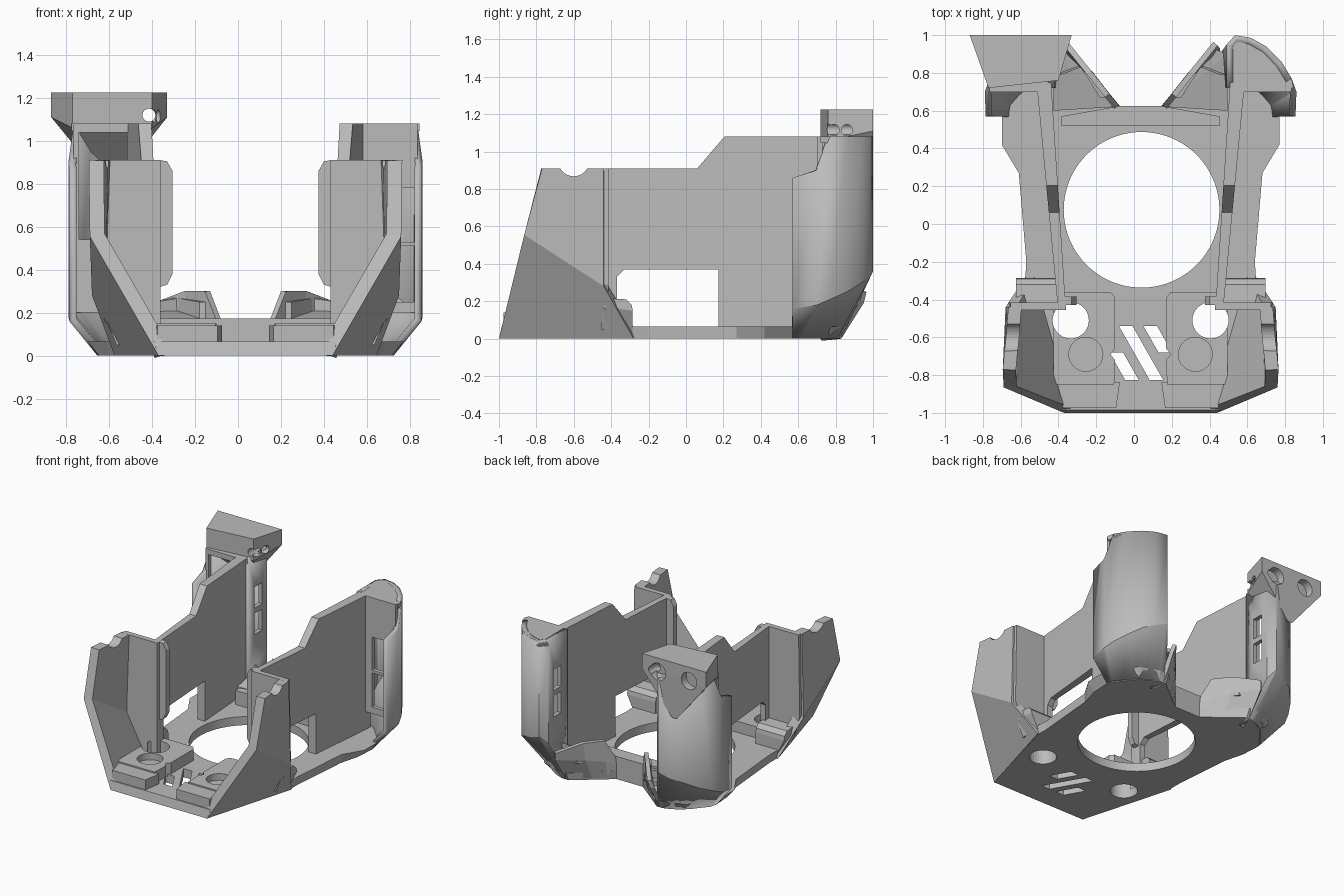
import bpy, bmesh, math
from mathutils import Vector

cube = bpy.data.objects.get("Cube")
if cube:
    bpy.data.objects.remove(cube, do_unlink=True)

CX = 0.035  # symmetry plane of the body
grey = bpy.data.materials.new("plain_grey")
grey.use_nodes = True
grey.diffuse_color = (0.5, 0.5, 0.5, 1)
grey.node_tree.nodes["Principled BSDF"].inputs["Base Color"].default_value = (0.5, 0.5, 0.5, 1)


def finish(name, bm, cutters=(), mirror=True, thick=0, smooth=False):
    """Turn a bmesh into an object, thicken, cut and mirror it."""
    me = bpy.data.meshes.new(name)
    bm.to_mesh(me)
    bm.free()
    me.materials.append(grey)
    ob = bpy.data.objects.new(name, me)
    ob.location.x = CX
    bpy.context.collection.objects.link(ob)
    if thick:
        m = ob.modifiers.new("thickness", 'SOLIDIFY')
        m.thickness, m.offset = thick, -1
    for c in cutters:
        m = ob.modifiers.new("cut", 'BOOLEAN')
        m.object, m.operation, m.solver = c, 'DIFFERENCE', 'EXACT'
    if mirror:
        ob.modifiers.new("mirror", 'MIRROR').use_mirror_merge = False
    if smooth:
        bpy.ops.object.select_all(action='DESELECT')
        ob.select_set(True)
        bpy.context.view_layer.objects.active = ob
        bpy.ops.object.shade_smooth_by_angle(angle=math.radians(22))
    return ob


def loft(name, low, high, **kw):
    """Closed solid between two matching outlines."""
    bm = bmesh.new()
    a = [bm.verts.new(p) for p in low]
    b = [bm.verts.new(p) for p in high]
    n = len(a)
    bm.faces.new(a[::-1])
    bm.faces.new(b)
    for i in range(n):
        j = (i + 1) % n
        bm.faces.new((a[i], a[j], b[j], b[i]))
    bmesh.ops.recalc_face_normals(bm, faces=bm.faces)
    return finish(name, bm, **kw)


def prism(name, pts, z0, z1, **kw):
    return loft(name, [(x, y, z0) for x, y in pts], [(x, y, z1) for x, y in pts], **kw)


def hull(name, pts, **kw):
    bm = bmesh.new()
    vs = [bm.verts.new(p) for p in pts]
    r = bmesh.ops.convex_hull(bm, input=vs)
    bmesh.ops.delete(bm, geom=[v for v in r["geom_interior"] if isinstance(v, bmesh.types.BMVert)], context='VERTS')
    bmesh.ops.recalc_face_normals(bm, faces=bm.faces)
    return finish(name, bm, **kw)


def box(name, x0, x1, y0, y1, z0, z1, **kw):
    return prism(name, [(x0, y0), (x1, y0), (x1, y1), (x0, y1)], z0, z1, **kw)


def sheet(name, rows, thick, **kw):
    """Skin over rows of points, thickened away from its outer side."""
    bm = bmesh.new()
    vs = [[bm.verts.new(p) for p in r] for r in rows]
    for r, s in zip(vs, vs[1:]):
        for i in range(len(r) - 1):
            bm.faces.new((r[i], r[i + 1], s[i + 1], s[i]))
    bm.normal_update()
    ref = Vector((0.3, 0.3, 0.5))
    if sum(f.normal.dot(f.calc_center_median() - ref) * f.calc_area() for f in bm.faces) < 0:
        bmesh.ops.reverse_faces(bm, faces=bm.faces)
    return finish(name, bm, thick=thick, **kw)


def helper(ob):
    ob.hide_render = True
    ob.hide_set(True)
    return ob


def cyl(name, c, r, depth, axis='Z', n=32):
    """Round cutter centred at c."""
    def at(t, h):
        p, q = r * math.cos(t), r * math.sin(t)
        o = {'Z': (p, q, h), 'Y': (p, h, q), 'X': (h, p, q)}[axis]
        return [u + v for u, v in zip(c, o)]
    ring = [[at(2 * math.pi * i / n, h) for i in range(n)] for h in (-depth / 2, depth / 2)]
    return helper(loft(name, *ring, mirror=False))


# Cutters shared by floor and pads
big_hole = cyl("hole_cutter", (0.005, 0.075, 0), 0.412, 1, n=96)
drain = [cyl("drain_cutter", (s * 0.37, -0.51, 0), 0.096, 1) for s in (1, -1)]
cup = cyl("cup_cutter", (0.29, -0.69, 0.15), 0.09, 0.1)
slots = []
for x, y, length in ((-0.115, -0.54, 0.285), (0.015, -0.54, 0.14), (-0.165, -0.68, 0.145)):
    d = length * 0.57
    slots.append(helper(prism("slot_cutter", [(x, y), (x + 0.072, y), (x + 0.072 + d, y - length),
                                              (x + d, y - length)], -0.5, 0.5, mirror=False)))

# Floor tray with flared side lobes
half_low = [(0.405, -1), (0.60, -0.28), (0.60, -0.2), (0.64, 0.27), (0.68, 0.42), (0.69, 0.58),
            (0.55, 0.76), (0.42, 0.83), (0.37, 0.83), (0.11, 0.625)]
half_top = [(0.425, -0.985), (0.61, -0.28), (0.605, -0.2), (0.645, 0.27), (0.735, 0.42), (0.735, 0.58),
            (0.60, 0.80), (0.45, 0.86), (0.37, 0.86), (0.11, 0.625)]
low, top = [[(x, y, z) for x, y in h] + [(-x, y, z) for x, y in reversed(h)]
            for h, z in ((half_low, 0), (half_top, 0.065))]
loft("floor_tray", low, top, mirror=False, cutters=[big_hole] + drain + slots)

# Raised front pads with cups, front rim and rear ridge
prism("front_pad", [(0.14, -0.85), (0.46, -0.85), (0.46, -0.36), (0.16, -0.36), (0.135, -0.39),
                    (0.135, -0.66), (0.16, -0.69), (0.135, -0.72)], 0.05, 0.15, cutters=[drain[0], cup])
prism("front_rim", [(0.13, -0.975), (0.41, -0.975), (0.45, -0.84), (0.11, -0.84)], 0.05, 0.14)
prism("rear_ridge", [(-0.42, 0.57), (-0.11, 0.625), (0.11, 0.625), (0.42, 0.57), (0.42, 0.52),
                     (-0.42, 0.52)], 0.05, 0.172, mirror=False, cutters=[big_hole])

# Faceted front wings with a scooped top edge
scoop = cyl("scoop_cutter", (0.7, -0.6, 0.95), 0.082, 0.5, 'X')
sheet("front_wing", [[(0.405, -1, 0), (0.61, -0.28, 0)],
                     [(0.725, -0.865, 0.555), (0.715, -0.44, 0.28)],
                     [(0.73, -0.77, 0.91), (0.70, -0.44, 0.91)]], 0.07, cutters=[scoop])

# Cross panel behind the wing, with its chamfered flange
panel = [(0.395, 0.05), (0.395, 0.91), (0.69, 0.91), (0.70, 0.29), (0.60, 0.05)]
loft("cross_panel", *[[(x, y, z) for x, z in panel] for y in (-0.455, -0.415)])
flange = [(0.40, 0.32), (0.365, 0.33), (0.34, 0.38), (0.34, 0.86), (0.365, 0.905), (0.40, 0.91)]
loft("inner_flange", *[[(x, y, z) for x, z in flange] for y in (-0.43, -0.385)])
hull("side_block", [(0.42, -0.43, 0.02), (0.42, -0.285, 0.02), (0.56, -0.42, 0.03), (0.60, -0.285, 0.03)] +
     [(x, y, z) for x in (0.42, 0.66) for y, z in
      ((-0.44, 0.17), (-0.285, 0.15), (-0.29, 0.18), (-0.32, 0.21), (-0.44, 0.217))])

# Side walls with a stepped top and a floor-level window
wall = [(-0.44, 0.05), (-0.37, 0.05), (-0.37, 0.33), (-0.33, 0.37), (0.175, 0.37), (0.175, 0.05),
        (0.75, 0.05), (0.75, 1.08), (0.205, 1.08), (0.06, 0.91), (-0.44, 0.91)]
loft("side_wall", *[[(0.425 + 0.065 * y + t * (0.055 + 0.03 * y), y, z) for y, z in wall] for t in (0, 1)])

# Curved rear corner shells with a foot that tapers higher towards the back
ring = [(0.82, 0.57), (0.825, 0.70), (0.80, 0.77), (0.745, 0.86), (0.665, 0.94), (0.585, 0.985),
        (0.50, 1.0), (0.455, 0.95), (0.455, 0.72)]
foot = [(0.69, 0.57), (0.68, 0.62), (0.63, 0.68), (0.58, 0.74), (0.53, 0.78), (0.48, 0.81),
        (0.42, 0.83), (0.37, 0.83), (0.39, 0.72)]
bends = [0.16, 0.18, 0.21, 0.25, 0.30, 0.33, 0.36, 0.30, 0.20]
tops = [0.86, 0.90] + [1.08] * 7
vents = [helper(box("vent_cutter", 0.3, 0.56, 0.80, 0.89, z, z + 0.16, mirror=False)) for z in (0.48, 0.68)]
sheet("rear_shell", [[(x, y, 0) for x, y in foot],
                     [(x, y, z) for (x, y), z in zip(ring, bends)],
                     [(x, y, z) for (x, y), z in zip(ring, tops)]], 0.035, cutters=vents, smooth=True)
prism("shell_cap", [(0.81, 0.72)] + ring[2:8] + [(0.46, 0.72)], 1.045, 1.08)

# Front plates inside the shells, each with its own opening
openings = {"left": (1, 0.60, 0.785, ((0.25, 0.51), (0.53, 0.78))),
            "right": (-1, 0.545, 0.775, ((0.54, 1.04),))}
for side, (s, u0, u1, spans) in openings.items():
    cuts = [helper(box("opening_cutter", *sorted((s * u0, s * u1)), 0.5, 0.745, a, b, mirror=False)) for a, b in spans]
    box(side + "_shell_plate", *sorted((s * 0.48, s * 0.80)), 0.70, 0.73, 0.2, 1.08, mirror=False, cutters=cuts)

# Low rear lobes with a sloped shelf and a small frame
sheet("rear_lobe", [[(0.39, 0.83, 0), (0.24, 0.725, 0), (0.16, 0.66, 0), (0.11, 0.62, 0)],
                    [(0.40, 0.95, 0.19), (0.25, 0.80, 0.17), (0.16, 0.685, 0.14), (0.11, 0.625, 0.10)],
                    [(0.385, 0.965, 0.25), (0.26, 0.81, 0.30), (0.165, 0.69, 0.30), (0.115, 0.63, 0.17)]], 0.03)
hull("lobe_shelf", [(x, y, z + t) for x, y, z in ((0.13, 0.62, 0.13), (0.38, 0.93, 0.2),
                                                  (0.46, 0.90, 0.2), (0.46, 0.60, 0.13)) for t in (0, 0.03)])
for a, b in (((0.18, 0.67, 0.25), (0.29, 0.84, 0.27)), ((0.29, 0.84, 0.27), (0.42, 0.79, 0.25))):
    hull("lobe_frame", [(x + dx, y, z) for x, y, h in (a, b) for dx in (0, 0.035) for z in (0.15, h)])

# Mounting bracket on one rear shell, pointed below at the back
plan = [(-0.905, 1), (-0.365, 1), (-0.435, 0.76), (-0.805, 0.72), (-0.84, 0.85)]
holes = [cyl("bore_cutter", (x, 1.0, 1.12), 0.065, 0.12, 'Y') for x in (-0.76, -0.5)]
holes += [cyl("screw_cutter", (-0.45, 0.8, 1.12), 0.03, 0.6, 'Y')]
holes += [cyl("pin_cutter", (-0.40, y, 1.115), 0.03, 0.12, 'X') for y in (0.79, 0.86)]
hull("mount_bracket", [(x, y, 1.225) for x, y in plan] + [(x, y, 1.11) for x, y in plan[:2]] +
     [(x, y, 1.06) for x, y in plan[2:4]] + [(-0.65, 0.99, 0.80), (-0.61, 0.99, 0.80)],
     mirror=False, cutters=holes)
